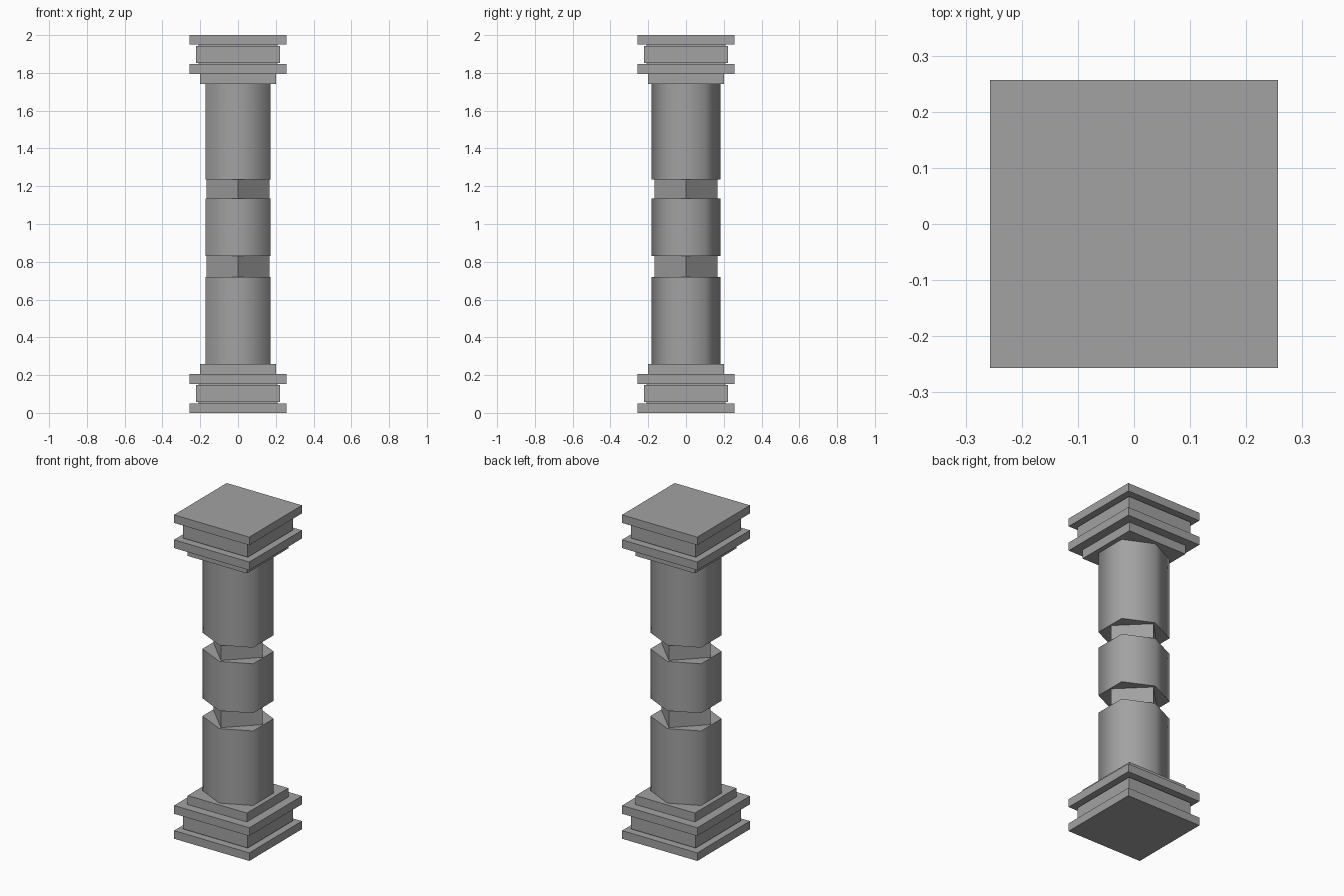
import bpy
import bmesh
import math

cube = bpy.data.objects.get("Cube")
if cube:
    bpy.data.objects.remove(cube, do_unlink=True)

stone = bpy.data.materials.new("grey stone")
stone.use_nodes = True
stone.diffuse_color = (0.36, 0.36, 0.36, 1)
stone.node_tree.nodes["Principled BSDF"].inputs["Base Color"].default_value = (0.36, 0.36, 0.36, 1)


def prism(name, outline, z0, z1, smooth=False):
    """Extrude a counter-clockwise outline from z0 to z1."""
    mesh = bpy.data.meshes.new(name)
    bm = bmesh.new()
    base = bm.faces.new([bm.verts.new((x, y, z0)) for x, y in outline])
    top = bmesh.ops.extrude_face_region(bm, geom=[base], use_keep_orig=True)["geom"]
    bmesh.ops.translate(bm, vec=(0, 0, z1 - z0),
                        verts=[v for v in top if isinstance(v, bmesh.types.BMVert)])
    bmesh.ops.recalc_face_normals(bm, faces=bm.faces[:])
    bm.to_mesh(mesh)
    bm.free()
    mesh.materials.append(stone)
    obj = bpy.data.objects.new(name, mesh)
    bpy.context.collection.objects.link(obj)
    if smooth:
        bpy.ops.object.select_all(action="DESELECT")
        obj.select_set(True)
        bpy.context.view_layer.objects.active = obj
        bpy.ops.object.shade_smooth_by_angle(angle=math.radians(75))
    return obj


def square(h):
    return [(-h, -h), (h, -h), (h, h), (-h, h)]


# Stepped blocks, mirrored between the base and the capital
steps = [("outer_slab", 0.257, 0, 0.05), ("lower_groove", 0.21, 0.05, 0.057),
         ("block", 0.222, 0.057, 0.147), ("upper_groove", 0.21, 0.147, 0.154),
         ("inner_slab", 0.257, 0.154, 0.205), ("collar", 0.202, 0.205, 0.26)]
for part, half, low, high in steps:
    prism("base_" + part, square(half), low, high)
    prism("capital_" + part, square(half), 2 - high, 2 - low)

# Six-sided drums of the shaft, slightly flattened front to back
hexagon = [(0, -0.182), (0.173, -0.1), (0.173, 0.1),
           (0, 0.182), (-0.173, 0.1), (-0.173, -0.1)]
for part, low, high in [("lower", 0.26, 0.72), ("middle", 0.83, 1.135), ("upper", 1.235, 1.745)]:
    prism(part + "_drum", hexagon, low, high, smooth=True)

# Diamond necks between the drums
diamond = [(0, -0.167), (0.167, 0), (0, 0.167), (-0.167, 0)]
for part, low, high in [("lower", 0.72, 0.83), ("upper", 1.135, 1.235)]:
    prism(part + "_neck", diamond, low, high)
